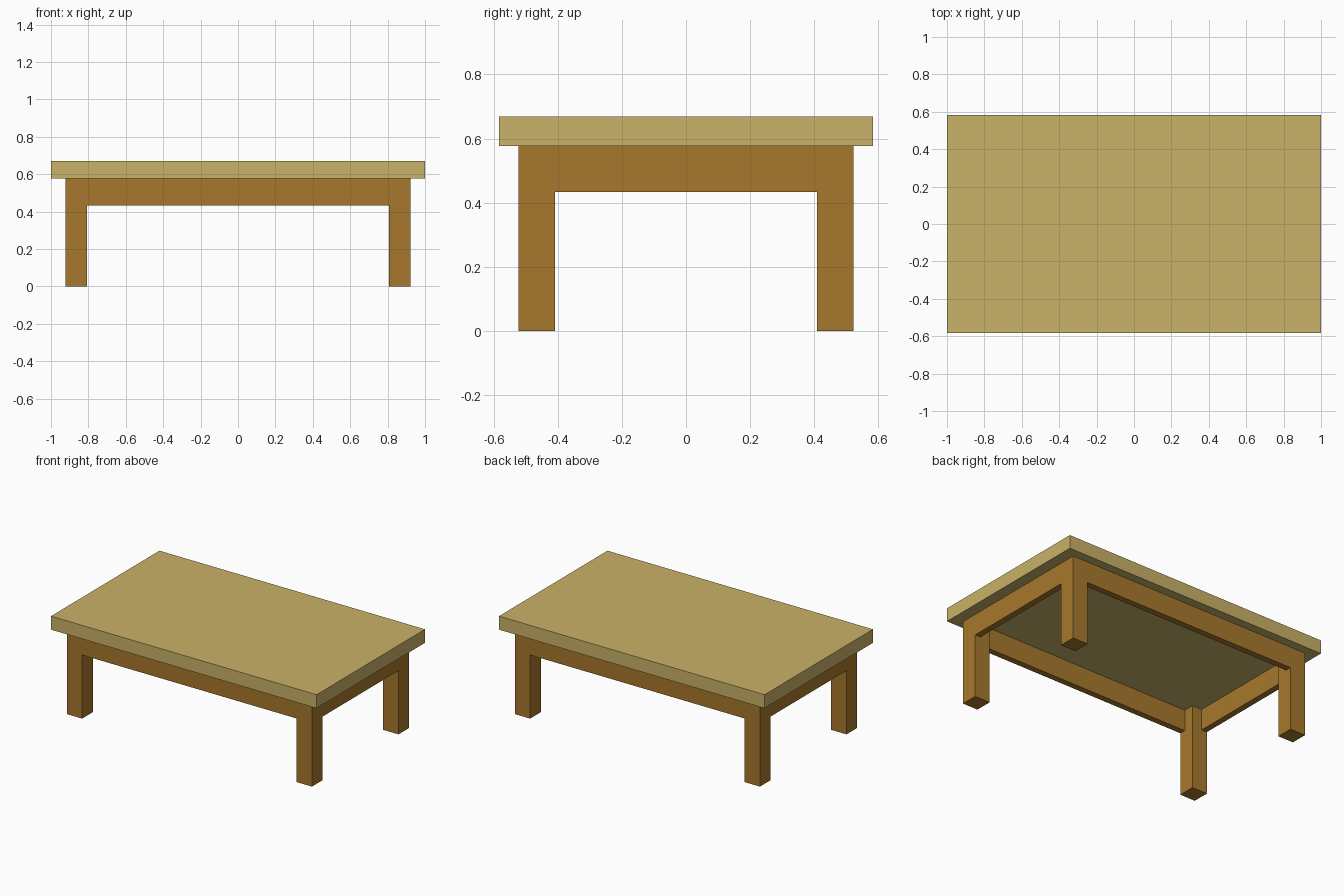
import bpy

if "Cube" in bpy.data.objects:
    bpy.data.objects.remove(bpy.data.objects["Cube"])


def material(name, rgb):
    m = bpy.data.materials.new(name)
    m.diffuse_color = (*rgb, 1)
    m.use_nodes = True
    m.node_tree.nodes["Principled BSDF"].inputs["Base Color"].default_value = m.diffuse_color
    return m


light_wood = material("light wood", (0.584, 0.445, 0.138))
brown_wood = material("brown wood", (0.386, 0.188, 0.025))


def box(name, x, y, z, mat):
    """Box from (min, max) ranges on each axis."""
    ranges = (x, y, z)
    bpy.ops.mesh.primitive_cube_add(size=1, location=[(a + b) / 2 for a, b in ranges])
    ob = bpy.context.object
    ob.name = name
    ob.scale = [b - a for a, b in ranges]
    bpy.ops.object.transform_apply(location=False, rotation=False, scale=True)
    ob.data.materials.append(mat)
    return ob


def side(s, a, b):
    """Range a..b on the positive or negative side."""
    return (a, b) if s > 0 else (-b, -a)


TOP, UNDER, RAIL = 0.669, 0.577, 0.433   # heights
LX, LY = (0.808, 0.923), (0.408, 0.523)  # leg extents
T = 0.042                                # apron thickness

# Tabletop
box("tabletop", (-1, 1), (-0.583, 0.583), (UNDER, TOP), light_wood)

# Legs
for sx, xn in ((-1, "left"), (1, "right")):
    for sy, yn in ((-1, "front"), (1, "back")):
        box(f"{yn}_{xn}_leg", side(sx, *LX), side(sy, *LY), (0, UNDER), brown_wood)

# Aprons, flush with the outer leg faces
for s, name in ((-1, "front"), (1, "back")):
    box(f"{name}_apron", (-LX[0], LX[0]), side(s, LY[1] - T, LY[1]), (RAIL, UNDER), brown_wood)
for s, name in ((-1, "left"), (1, "right")):
    box(f"{name}_apron", side(s, LX[1] - T, LX[1]), (-LY[0], LY[0]), (RAIL, UNDER), brown_wood)
